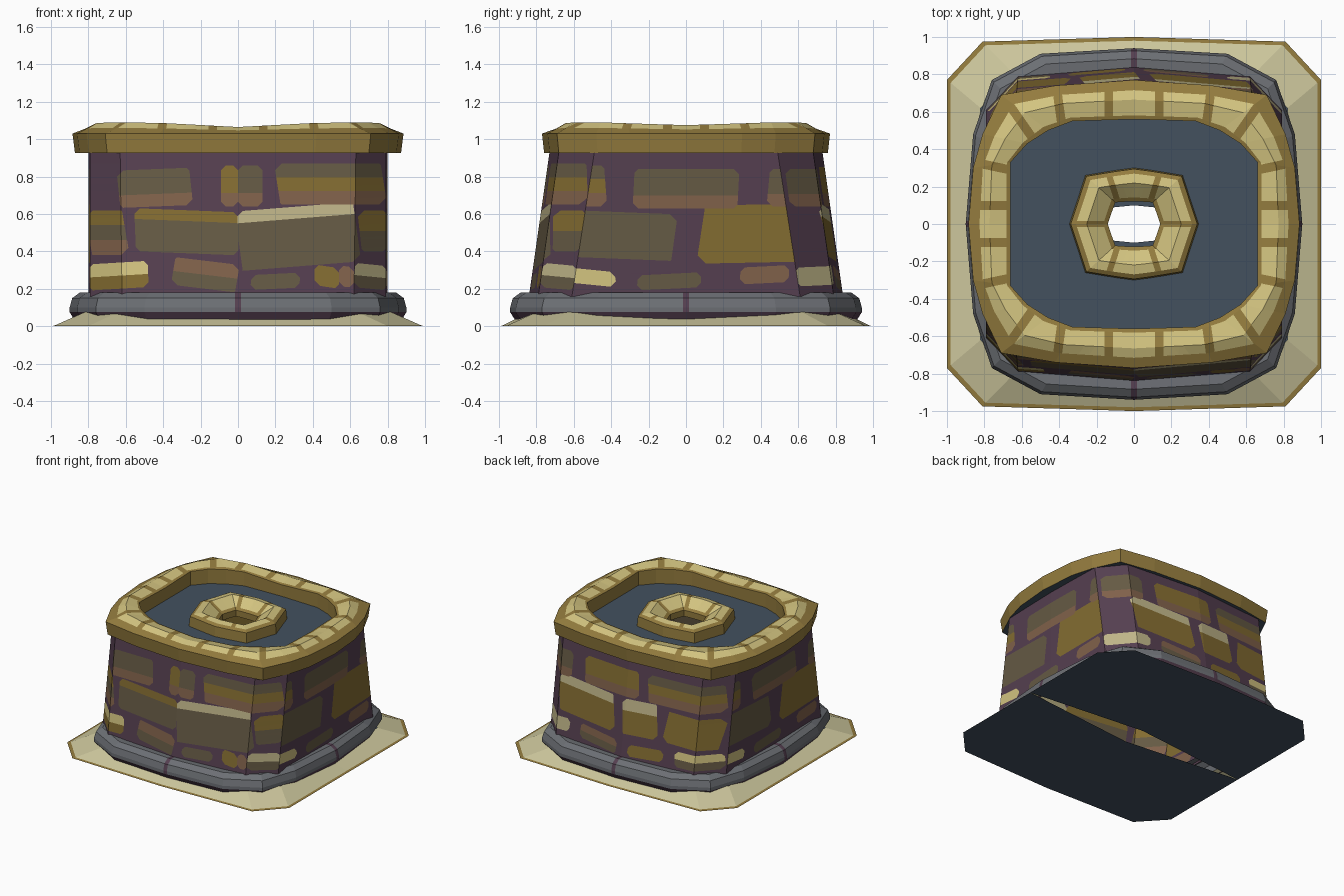
import bpy
import bmesh
import math
import random
from mathutils import Vector

random.seed(4)
cube = bpy.data.objects.get("Cube")
if cube:
    bpy.data.objects.remove(cube)

PALETTE = {
    "mortar": "553F50", "olive": "655A44", "gold": "836C31", "brown": "80614A",
    "pale": "BFB588", "cream": "D3C480", "ochre": "947C3E", "sand": "CCC69C",
    "grey": "6C6F74", "water": "43515F",
}
NAMES = list(PALETTE)
ID = {name: i for i, name in enumerate(NAMES)}
TEMP = len(NAMES)


def linear(byte):
    c = byte / 255
    return c / 12.92 if c < 0.04 else ((c + 0.055) / 1.055) ** 2.4


def make_material(name, code):
    mat = bpy.data.materials.new(name)
    mat.use_nodes = True
    color = [linear(b) for b in bytes.fromhex(code)] + [1]
    mat.diffuse_color = color
    shader = mat.node_tree.nodes["Principled BSDF"]
    shader.inputs["Base Color"].default_value = color
    shader.inputs["Roughness"].default_value = 0.9
    return mat


MATERIALS = [make_material(n, c) for n, c in PALETTE.items()]


def around(quarter):
    """Mirror a quarter outline (from +x to +y) into a full loop."""
    half = quarter + [(-x, y, z) for x, y, z in quarter[-2::-1]]
    return half + [(x, -y, z) for x, y, z in half[-2:0:-1]]


def ring(outline, z, scale=1):
    """Give a flat outline a height, either one value or one per point."""
    heights = z if isinstance(z, list) else [z] * len(outline)
    return [(x * scale, y * scale, h) for (x, y), h in zip(outline, heights)]


def mix(a, b, t):
    return [(p[0] + (q[0] - p[0]) * t, p[1] + (q[1] - p[1]) * t) for p, q in zip(a, b)]


def loft(rings, colors):
    """Skin rings in order, one colour per strip."""
    bm = bmesh.new()
    loops = [[bm.verts.new(p) for p in around(r)] for r in rings]
    for low, high, color in zip(loops, loops[1:], colors):
        n = len(low)
        for i in range(n):
            j = (i + 1) % n
            face = bm.faces.new((low[i], low[j], high[j], high[i]))
            face.material_index = ID[color]
    bm.normal_update()
    return bm


def paint(bm, source, planes, color, facing=None, limit=0):
    """Cut the area inside all planes out of one colour and recolour it."""
    for f in bm.faces:
        if f.material_index == ID[source] and (facing is None or f.normal.dot(facing) > limit):
            f.material_index = TEMP
    for co, no in planes:
        faces = [f for f in bm.faces if f.material_index == TEMP]
        if not faces:
            return
        edges = {e for f in faces for e in f.edges}
        verts = {v for f in faces for v in f.verts}
        bmesh.ops.bisect_plane(bm, geom=faces + list(edges) + list(verts),
                               dist=1e-5, plane_co=co, plane_no=no)
        for f in bm.faces:
            if f.material_index == TEMP and (f.calc_center_median() - co).dot(no) > 0:
                f.material_index = ID[source]
    for f in bm.faces:
        if f.material_index == TEMP:
            f.material_index = ID[color]


def joints(bm, spots, width, source, color):
    """Paint narrow joints across a ring, repeated in each quarter."""
    done = set()
    for x, y, angle in spots:
        a = math.radians(angle)
        for sx in (1, -1):
            for sy in (1, -1):
                p = Vector((x * sx, y * sy, 0))
                if tuple(p) in done:
                    continue
                done.add(tuple(p))
                d = Vector((math.cos(a) * sx, math.sin(a) * sy, 0))
                s = Vector((-d.y, d.x, 0))
                paint(bm, source, [(p + s * width, s), (p - s * width, -s),
                                   (p - d * 0.25, -d)], color)


def finish(bm, name):
    bm.normal_update()
    mesh = bpy.data.meshes.new(name)
    bm.to_mesh(mesh)
    bm.free()
    for mat in MATERIALS:
        mesh.materials.append(mat)
    obj = bpy.data.objects.new(name, mesh)
    bpy.context.collection.objects.link(obj)


# Ground apron
apron = [(1, 0), (1, .77), (.81, .975), (0, 1)]
apron_in = [(.84, 0), (.82, .62), (.64, .8), (0, .89)]
finish(loft([ring(apron, 0), ring(apron, .004, .98),
             ring(apron_in, [.05, .075, .075, .05])], ["ochre", "sand"]), "ground_apron")

# Underside in two halves with a narrow lens-shaped gap
bm = bmesh.new()
for side in (1, -1):
    edge = [(x, y * side, 0) for x, y in apron]
    edge += [(-x, y, z) for x, y, z in edge[-2::-1]] + [(0, .1 * side, 0)]
    face = bm.faces.new([bm.verts.new(p) for p in edge])
    face.material_index = ID["water"]
    face.normal_update()
    if face.normal.z > 0:
        face.normal_flip()
finish(bm, "underside")

# Stone footing
foot = [(.9, 0), (.86, .48), (.76, .77), (.5, .91), (0, .94)]
bm = loft([ring(foot, .03, .97), ring(foot, .075), ring(foot, .1), ring(foot, .15, .985),
           ring(foot, .18, .94), ring(foot, .175, .85)], ["mortar"] + ["grey"] * 4)
joints(bm, [(.88, 0, 0), (0, .9, 90)], .016, "grey", "mortar")
finish(bm, "footing")

# Masonry wall: stones are (left, right, bottom, top, slope, layers from the top)
FRONT = [
    (-.64, -.25, .64, .84, .04, "olive olive brown"), (-.09, 0, .64, .86, 0, "gold gold brown"),
    (0, .13, .64, .86, 0, "olive olive brown"), (.21, .78, .65, .87, 0, "olive gold brown"),
    (-.55, 0, .39, .62, -.04, "gold olive olive olive"),
    (0, .64, .32, .64, .08, "pale olive olive olive olive"),
    (-.8, -.6, .38, .62, 0, "gold olive brown"), (-.8, -.48, .2, .34, .06, "cream gold"),
    (-.35, 0, .2, .35, -.12, "brown olive"), (.07, .33, .2, .28, .05, "olive"),
    (.41, .54, .21, .32, -.15, "gold"), (.54, .62, .21, .32, -.1, "brown"),
    (.62, .8, .2, .33, -.1, "pale olive"), (.65, .8, .4, .62, 0, "gold olive"),
]
SIDE = [
    (-.75, -.43, .64, .86, 0, "olive gold brown"), (-.28, .28, .63, .84, 0, "olive olive brown"),
    (.44, .75, .64, .84, 0, "olive olive brown"), (-.63, -.06, .36, .61, -.04, "olive"),
    (.08, .62, .34, .65, .02, "gold"), (-.8, -.38, .23, .31, -.1, "cream"),
    (-.26, .08, .2, .28, .05, "olive"), (.29, .55, .23, .32, .05, "brown"),
]
BACK = [
    (-.77, -.52, .64, .84, 0, "olive olive brown"), (-.4, .1, .64, .85, 0, "gold gold brown"),
    (.18, .76, .64, .85, 0, "olive gold brown"), (-.62, -.1, .36, .64, -.06, "pale gold gold gold"),
    (-.02, .28, .36, .63, .04, "pale gold gold"), (.35, .76, .36, .6, -.04, "gold"),
    (-.8, -.5, .22, .32, .05, "pale"), (-.4, -.05, .2, .31, -.1, "brown olive"),
    (.05, .35, .2, .29, .06, "gold"), (.45, .78, .2, .32, 0, "cream olive"),
]
wall_low = [(.8, 0), (.79, .61), (.62, .79), (0, .84)]
wall_top = [(.8, 0), (.79, .49), (.63, .68), (0, .73)]
bm = loft([ring(wall_low, .16), ring(wall_top, .93)], ["mortar"])
UP = Vector((0, 0, 1))


def lay_stones(bm, stones, out, limit):
    across = UP.cross(out)
    for left, right, low, high, slope, layers in stones:
        mid = (left + right) / 2
        lean = random.uniform(-.2, .2) if right - left > .15 else 0
        rise = UP - across * slope
        flank = across - UP * lean

        def at(u, z):
            return across * u + UP * z

        level = (low + high) / 2
        shape = [(at(left, level), -flank), (at(right, level), flank)]
        for u, sign in ((left, -1), (right, 1)):
            for z, turn in ((low, -1), (high, 1)):
                corner = at(u - sign * .025, z + slope * (u - mid))
                shape.append((corner, across * sign + UP * turn))
        names = layers.split()
        step = (high - low) / len(names)
        for i, color in enumerate(names):
            top = high - i * step
            band = [(at(mid, top), rise), (at(mid, top - step), -rise)]
            paint(bm, "mortar", band + shape, color, out, limit)


lay_stones(bm, FRONT, Vector((0, -1, 0)), .6)
lay_stones(bm, BACK, Vector((0, 1, 0)), .6)
for sx in (1, -1):
    lay_stones(bm, SIDE, Vector((sx, 0, 0)), .85)
finish(bm, "masonry_wall")

# Capping rim with a ring of pale stones
rim = [(.885, 0), (.86, .3), (.81, .48), (.71, .69), (.42, .74), (0, .77)]
basin = [(.66, 0), (.66, .33), (.57, .43), (.46, .5), (.33, .55), (0, .56)]
crest = [1.075, 1.085, 1.09, 1.09, 1.085, 1.065]
bm = loft([ring(rim, .93, .87), ring(rim, .925, .985), ring(rim, 1.03),
           ring(mix(basin, rim, .74), [(z + 1.03) / 2 for z in crest]),
           ring(mix(basin, rim, .5), crest),
           ring(mix(basin, rim, .1), [z - .016 for z in crest]),
           ring(basin, [z - .022 for z in crest]), ring(basin, .95)],
          ["water", "ochre", "ochre", "cream", "cream", "ochre", "ochre"])
joints(bm, [(.135, .64, 90), (.4, .63, 82), (.62, .57, 55), (.76, .31, 12), (.76, .1, 0)],
       .024, "cream", "ochre")
finish(bm, "capping_rim")

# Central spout
spout = [(.345, 0), (.302, .13), (.26, .26), (.17, .275), (.09, .288), (0, .3)]
throat = [(.14, 0), (.12, .06), (.1, .115), (.07, .118), (.03, .12), (0, .12)]
bm = loft([ring(spout, .95), ring(spout, 1.03, .98), ring(mix(throat, spout, .83), 1.045),
           ring(mix(throat, spout, .55), 1.055), ring(mix(throat, spout, .12), .995),
           ring(throat, .98), ring(throat, .93)],
          ["ochre", "ochre", "cream", "cream", "ochre", "ochre"])
joints(bm, [(.25, 0, 0), (.12, .22, 72)], .016, "cream", "ochre")
finish(bm, "spout")

# Water between rim and spout
finish(loft([ring(basin, .95), ring(spout, .95)], ["water"]), "water_surface")
